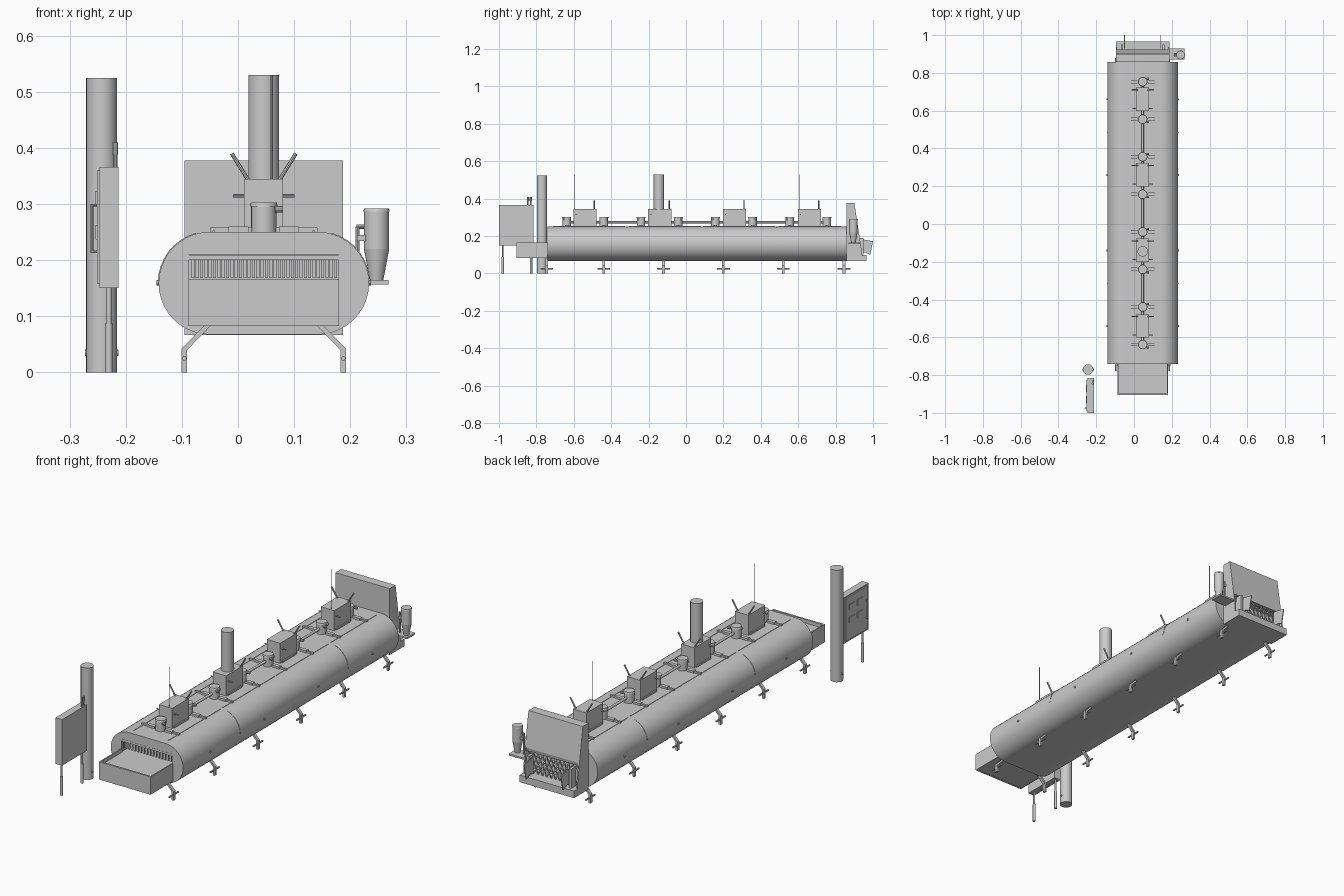
import bpy, bmesh, math
from mathutils import Vector

CX = 0.046  # centre line of the oven body


def finish(name, bm, smooth=False):
    bmesh.ops.recalc_face_normals(bm, faces=bm.faces)
    me = bpy.data.meshes.new(name)
    bm.to_mesh(me)
    bm.free()
    ob = bpy.data.objects.new(name, me)
    bpy.context.collection.objects.link(ob)
    if smooth:
        bpy.ops.object.select_all(action='DESELECT')
        ob.select_set(True)
        bpy.context.view_layer.objects.active = ob
        bpy.ops.object.shade_smooth_by_angle(angle=math.radians(35))
    return ob


def box(name, x0, x1, y0, y1, z0, z1):
    bm = bmesh.new()
    bmesh.ops.create_cube(bm, size=1)
    for v in bm.verts:
        v.co = Vector(((x0 + x1) / 2 + v.co.x * (x1 - x0),
                       (y0 + y1) / 2 + v.co.y * (y1 - y0),
                       (z0 + z1) / 2 + v.co.z * (z1 - z0)))
    return finish(name, bm)


def rod(name, a, b, r, r2=None, n=16):
    a, b = Vector(a), Vector(b)
    d = b - a
    bm = bmesh.new()
    bmesh.ops.create_cone(bm, cap_ends=True, segments=n, radius1=r,
                          radius2=r if r2 is None else r2, depth=d.length)
    m = d.to_track_quat('Z', 'Y').to_matrix()
    for v in bm.verts:
        v.co = m @ v.co + (a + b) / 2
    return finish(name, bm, True)


def prism(name, pts, axis, lo, hi, smooth=False):
    """Extrude a profile: axis 'x' takes (y, z) points, axis 'y' takes (x, z)."""
    bm = bmesh.new()
    put = (lambda p, t: (t, p[0], p[1])) if axis == 'x' else (lambda p, t: (p[0], t, p[1]))
    f = bm.faces.new([bm.verts.new(put(p, lo)) for p in pts])
    ext = bmesh.ops.extrude_face_region(bm, geom=[f])
    off = Vector((hi - lo, 0, 0)) if axis == 'x' else Vector((0, hi - lo, 0))
    bmesh.ops.translate(bm, vec=off, verts=[e for e in ext['geom'] if isinstance(e, bmesh.types.BMVert)])
    return finish(name, bm, smooth)


def stadium(r, half=0.096, n=20):
    return [(CX + s * half + r * math.cos(a), 0.159 + r * math.sin(a))
            for s, st in ((1, -math.pi / 2), (-1, math.pi / 2))
            for a in [st + math.pi * i / n for i in range(n + 1)]]


# Long tunnel body with the front mouth cut out
body = prism("oven_body", stadium(0.0915), 'y', -0.74, 0.857, True)
cutter = box("mouth_cutter", -0.087, 0.179, -0.8, -0.68, 0.084, 0.21)
cutter.hide_render = True
cutter.hide_set(True)
mod = body.modifiers.new("mouth", 'BOOLEAN')
mod.object = cutter
mod.solver = 'EXACT'

# Joint covers, long trim strips and side studs
for s in (-1, 1):
    x = CX + s * 0.089
    for y0, y1 in ((-0.71, -0.325), (-0.305, 0.08), (0.09, 0.475), (0.495, 0.83)):
        box("trim_strip", x - 0.002, x + 0.002, y0, y1, 0.245, 0.2525)
    for y in (-0.315, 0.485):
        arc = [(CX + s * (0.096 + r * math.cos(a)), 0.159 + r * math.sin(a))
               for r, rng in ((0.093, range(9)), (0.09, range(8, -1, -1)))
               for a in [i / 8 * 1.3 for i in rng]]
        prism("joint_cover", arc, 'y', y - 0.003, y + 0.003)
    for y in (-0.54, -0.14, 0.26, 0.66):
        rod("side_stud", (CX + s * 0.18, y, 0.16), (CX + s * 0.191, y, 0.16), 0.005, n=10)

# Infeed tray with rim, and slat curtain over the mouth
box("tray_floor", -0.086, 0.178, -0.9, -0.68, 0.084, 0.15)
for x in (-0.088, 0.174):
    box("tray_side", x, x + 0.006, -0.905, -0.74, 0.083, 0.166)
box("tray_front", -0.088, 0.18, -0.905, -0.896, 0.083, 0.166)
for i in range(34):
    x = -0.083 + i * 0.0077
    box("curtain_slat", x, x + 0.0055, -0.735 + 0.004 * (i % 2), -0.732 + 0.004 * (i % 2), 0.168, 0.204)
box("curtain_rail", -0.087, 0.179, -0.739, -0.729, 0.2, 0.209)

# Bent legs with foot pins
for y in (-0.745, -0.44, -0.12, 0.2, 0.52, 0.845):
    for s in (-1, 1):
        pts = [(0.093, 0.085), (0.105, 0.085), (0.1465, 0.042), (0.1465, 0),
               (0.1365, 0), (0.1365, 0.04)]
        prism("leg", [(CX + s * px, z) for px, z in pts], 'y', y - 0.007, y + 0.007)
        fx = CX + s * 0.1415
        rod("leg_pin", (fx, y - 0.034, 0.025), (fx, y + 0.034, 0.025), 0.004, n=10)

# Exhaust boxes on the roof with tilted lid rods
for y in (-0.54, -0.14, 0.26, 0.66):
    box("exhaust_box", 0.011, 0.08, y - 0.062, y + 0.062, 0.248, 0.345)
    box("exhaust_box_flange", 0.006, 0.085, y - 0.052, y + 0.052, 0.248, 0.258)
    for s in (-1, 1):
        rod("lid_rod", (CX + s * 0.028, y + 0.05, 0.343), (CX + s * 0.057, y + 0.05, 0.39), 0.0035, n=8)
        rod("box_hinge", (CX + s * 0.03, y - 0.048, 0.315), (CX + s * 0.055, y - 0.048, 0.315), 0.003, n=8)
chimney = rod("chimney", (CX, -0.145, 0.345), (CX, -0.145, 0.53), 0.0275, n=32)
for y in (-0.595, 0.605):
    rod("antenna", (0.06, y, 0.34), (0.06, y, 0.53), 0.002, n=8)

# Roof fans, each with cross arms, cap and valve, joined by one pipe
for i in range(8):
    y = -0.638 + i * 0.1988
    rod("fan_housing", (CX, y, 0.248), (CX, y, 0.298), 0.0225, n=24)
    rod("fan_cap", (CX, y, 0.296), (CX, y, 0.303), 0.025, 0.023, n=24)
    box("fan_arm", -0.05, 0.142, y - 0.005, y + 0.005, 0.249, 0.258)
    for s in (-1, 1):
        box("arm_pad", CX + s * 0.045 - 0.018, CX + s * 0.045 + 0.018, y - 0.009, y + 0.009, 0.249, 0.26)
    d = 1 if i % 2 == 0 else -1
    rod("valve_stem", (CX + 0.02, y - d * 0.015, 0.291), (CX + 0.034, y - d * 0.015, 0.291), 0.006, n=10)
rod("supply_pipe", (CX, -0.638, 0.274), (CX, 0.754, 0.274), 0.006)

# Outfeed hood at the back: roof block, cheeks, inner wall, ledge
prism("hood_top", [(0.857, 0.2), (0.857, 0.378), (0.9, 0.378), (0.925, 0.215), (0.922, 0.2)], 'x', -0.095, 0.187)
for x in (-0.095, 0.181):
    prism("hood_cheek", [(0.857, 0.067), (0.857, 0.378), (0.9, 0.378), (0.938, 0.13), (0.938, 0.09), (0.92, 0.067)],
          'x', x, x + 0.006)
box("hood_inner_wall", -0.09, 0.182, 0.857, 0.875, 0.07, 0.21)
box("outfeed_ledge", -0.095, 0.187, 0.857, 0.965, 0.067, 0.1)
for x in (-0.07, 0.15):
    box("hood_post", x, x + 0.012, 0.915, 0.95, 0.1, 0.19)
for x in (-0.052, 0.139):
    prism("guide_plate", [(0.93, 0.185), (1.0, 0.172), (0.985, 0.1), (0.955, 0.113), (0.93, 0.105)], 'x', x, x + 0.004)

# Lattice guard across the outfeed opening
for s in (-1, 1):
    for i in range(10):
        x = -0.055 + i * 0.0225
        h = 0.0475 * s
        lo, hi = (x - h * 0.5, 0.102), (x + h * 0.5, 0.198)
        prism("lattice_bar", [(lo[0] - 0.003, lo[1]), (lo[0] + 0.003, lo[1]),
                              (hi[0] + 0.003, hi[1]), (hi[0] - 0.003, hi[1])], 'y', 0.914 + 0.002 * s, 0.917 + 0.002 * s)

# Cyclone blower beside the hood
bx, by = 0.247, 0.895
rod("cyclone_drum", (bx, by, 0.22), (bx, by, 0.288), 0.0225, n=24)
rod("cyclone_lid", (bx, by, 0.287), (bx, by, 0.292), 0.0235, 0.022, n=24)
rod("cyclone_cone", (bx, by, 0.165), (bx, by, 0.22), 0.012, 0.0225, n=24)
box("cyclone_shelf", 0.18, 0.268, 0.87, 0.93, 0.157, 0.165)
rod("cyclone_pipe", (0.213, by, 0.165), (0.213, by, 0.26), 0.004, n=10)
rod("cyclone_pipe_elbow", (0.211, by, 0.26), (0.23, by, 0.26), 0.004, n=10)
box("cyclone_clamp", 0.212, 0.228, 0.885, 0.905, 0.234, 0.245)

# Free-standing pole
px, py = -0.243, -0.77
rod("pole", (px, py, 0), (px, py, 0.525), 0.0275, n=32)
for s in (-1, 1):
    rod("pole_bolt", (px + s * 0.024, py, 0.035), (px + s * 0.03, py, 0.035), 0.006, n=8)

# Control cabinet with legs, cable glands, screens and handle
box("control_cabinet", -0.247, -0.213, -1.0, -0.815, 0.15, 0.366)
box("cabinet_door", -0.251, -0.246, -0.99, -0.825, 0.158, 0.36)
for y in (-0.98, -0.828):
    rod("cabinet_leg_upper", (-0.23, y, 0.08), (-0.23, y, 0.155), 0.0045, n=12)
    rod("cabinet_leg_sleeve", (-0.23, y, 0), (-0.23, y, 0.088), 0.0065, n=12)
for y in (-0.845, -0.83):
    rod("cable_gland", (-0.219, y, 0.36), (-0.219, y, 0.39), 0.004, n=10)
    rod("gland_cap", (-0.219, y, 0.388), (-0.219, y, 0.41), 0.0055, n=10)
for y, z in ((-0.93, 0.31), (-0.87, 0.31), (-0.93, 0.25), (-0.87, 0.25)):
    box("cabinet_display", -0.254, -0.25, y - 0.02, y + 0.02, z - 0.013, z + 0.013)
rod("door_handle", (-0.26, -0.975, 0.213), (-0.26, -0.975, 0.3), 0.0025, n=8)
for z in (0.215, 0.298):
    rod("handle_mount", (-0.25, -0.975, z), (-0.26, -0.975, z), 0.0025, n=8)
